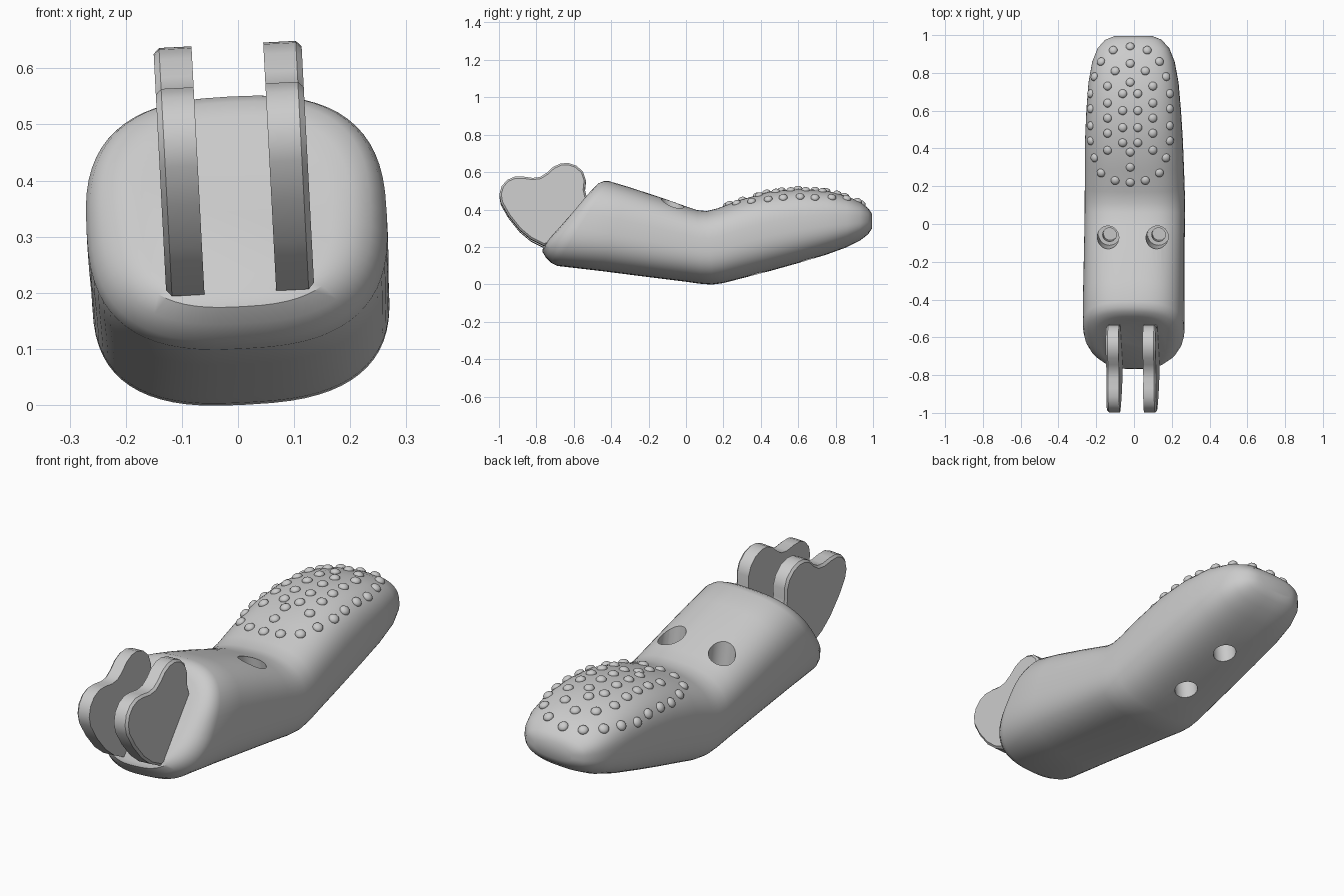
import bpy, bmesh, math
from math import cos, sin, pi
from mathutils import Vector, Matrix
from mathutils.bvhtree import BVHTree

cube = bpy.data.objects.get("Cube")
if cube:
    bpy.data.objects.remove(cube)

grey = bpy.data.materials.new("light grey")
grey.use_nodes = True
grey.diffuse_color = (0.6, 0.6, 0.6, 1)
grey.node_tree.nodes["Principled BSDF"].inputs["Base Color"].default_value = (0.6, 0.6, 0.6, 1)

# The whole model leans slightly to one side
PIVOT = Vector((0, 0, 0.28))
ROLL = Matrix.Translation(PIVOT) @ Matrix.Rotation(math.radians(-3), 4, 'Y') @ Matrix.Translation(-PIVOT)


def finish(bm, name, roll=True):
    bmesh.ops.recalc_face_normals(bm, faces=bm.faces)
    if roll:
        bm.transform(ROLL)
    mesh = bpy.data.meshes.new(name)
    bm.to_mesh(mesh)
    bm.free()
    mesh.materials.append(grey)
    obj = bpy.data.objects.new(name, mesh)
    bpy.context.collection.objects.link(obj)
    return obj


def activate(obj):
    bpy.ops.object.select_all(action='DESELECT')
    obj.select_set(True)
    bpy.context.view_layer.objects.active = obj


def smooth(obj, degrees=35):
    activate(obj)
    bpy.ops.object.shade_smooth_by_angle(angle=math.radians(degrees))


# Body: rounded sections, each (bottom y, bottom z, top y, top z, half width)
SECTIONS = [
    (-.765, .195, -.51, .485, .17), (-.768, .175, -.49, .515, .205),
    (-.75, .145, -.465, .54, .24), (-.72, .115, -.44, .55, .26),
    (-.69, .10, -.41, .55, .268), (-.45, .072, -.3, .517, .268),
    (-.2, .04, -.12, .458, .266), (.0, .015, .0, .415, .265),
    (.08, .004, .06, .395, .265), (.14, .0, .11, .39, .265),
    (.2, .008, .17, .405, .264), (.3, .034, .29, .45, .262),
    (.45, .073, .45, .495, .258), (.6, .115, .6, .51, .25),
    (.75, .16, .75, .5, .238), (.86, .2, .86, .47, .218),
    (.93, .235, .93, .44, .19), (.975, .27, .975, .405, .15),
    (.995, .30, .995, .375, .1),
]
SEGMENTS, POWER = 64, 2 / 2.7


def loft(sections):
    bm = bmesh.new()
    rings = []
    for yb, zb, yt, zt, width in sections:
        ring = []
        for i in range(SEGMENTS):
            a = 2 * pi * i / SEGMENTS
            u = math.copysign(abs(cos(a)) ** POWER, cos(a))
            v = (math.copysign(abs(sin(a)) ** POWER, sin(a)) + 1) / 2
            ring.append(bm.verts.new((u * width, yb + (yt - yb) * v, zb + (zt - zb) * v)))
        rings.append(ring)
    for a, b in zip(rings, rings[1:]):
        for i in range(SEGMENTS):
            j = (i + 1) % SEGMENTS
            bm.faces.new((a[i], a[j], b[j], b[i]))
    bm.faces.new(rings[0])
    bm.faces.new(rings[-1])
    return bm


body = finish(loft(SECTIONS), "body")
surface = BVHTree.FromObject(body, bpy.context.evaluated_depsgraph_get())


# Holes: two stepped sockets on top, two along the underside of the grip
def cut(start, end, radius):
    start, end = Vector(start), Vector(end)
    axis = end - start
    bm = bmesh.new()
    bmesh.ops.create_cone(bm, cap_ends=True, segments=32, radius1=radius, radius2=radius, depth=axis.length,
                          matrix=Matrix.Translation((start + end) / 2) @ axis.to_track_quat('Z', 'Y').to_matrix().to_4x4())
    cutter = finish(bm, "hole_cutter")
    cutter.hide_render = True
    activate(body)
    mod = body.modifiers.new("hole", 'BOOLEAN')
    mod.operation, mod.object, mod.solver = 'DIFFERENCE', cutter, 'EXACT'
    bpy.ops.object.modifier_apply(modifier=mod.name)
    bpy.data.objects.remove(cutter)


for side in (-1, 1):
    x = side * 0.13
    cut((x, -.09, .6), (x, -.055, .28), .058)
    cut((x, -.06, .32), (x, -.05, .2), .036)
for y in (.38, .66):
    cut((0, y + .03, -.1), (0, y - .03, .25), .052)
smooth(body)

# Lugs: two-lobed plates standing on the slanted front
LUG = [(-.76, .20), (-.83, .235), (-.89, .285), (-.95, .36), (-.99, .43), (-.998, .475), (-.985, .52),
       (-.955, .553), (-.915, .57), (-.87, .57), (-.82, .563), (-.78, .568), (-.745, .59), (-.71, .622),
       (-.67, .64), (-.63, .643), (-.585, .628), (-.55, .595), (-.535, .55), (-.54, .50),
       (-.53, .455), (-.50, .42), (-.50, .36), (-.62, .25)]
for side, name in ((-1, "right_lug"), (1, "left_lug")):
    bm = bmesh.new()
    outline = bm.faces.new([bm.verts.new((side * .064, y, z)) for y, z in LUG])
    grown = bmesh.ops.extrude_face_region(bm, geom=[outline])
    outer = [v for v in grown["geom"] if isinstance(v, bmesh.types.BMVert)]
    bmesh.ops.translate(bm, verts=outer, vec=(side * .068, 0, 0))
    rim = [e for e in bm.edges if all(v in outer for v in e.verts)]
    bmesh.ops.bevel(bm, geom=rim, offset=.01, segments=1, affect='EDGES')
    smooth(finish(bm, name), 30)

# Grip bumps: (distance from the middle, y positions)
BUMPS = [(0, (.94, .85, .75, .38, .30, .22)), (.04, (.69, .60, .51, .43)),
         (.08, (.81, .23)), (.09, (.92,)), (.12, (.73, .64, .56, .48, .39)),
         (.155, (.86, .27)), (.19, (.78, .35)), (.21, (.69, .61, .52, .44))]
bm = bmesh.new()
for offset, rows in BUMPS:
    for y in rows:
        for side in ((-1, 1) if offset else (1,)):
            hit, normal, _, _ = surface.ray_cast(Vector((side * offset - .02, y, 2)), Vector((0, 0, -1)))
            if hit:
                place = Matrix.Translation(hit) @ normal.to_track_quat('Z', 'Y').to_matrix().to_4x4()
                bmesh.ops.create_uvsphere(bm, u_segments=16, v_segments=10, radius=.023,
                                          matrix=place @ Matrix.Diagonal((1, 1, .7, 1)))
smooth(finish(bm, "grip_bumps", roll=False), 60)
